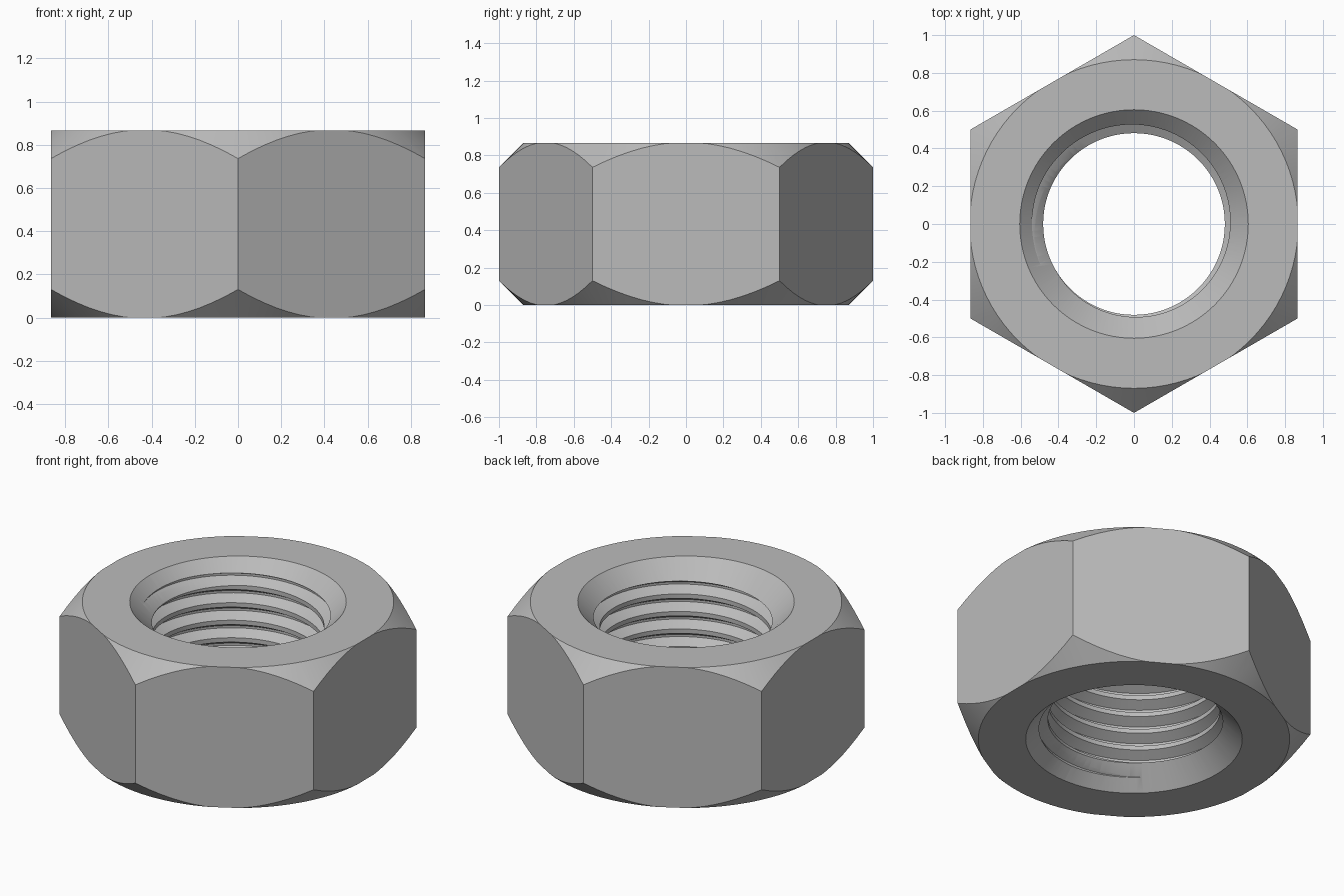
import bpy, bmesh
from math import cos, sin, tau, radians

cube = bpy.data.objects.get("Cube")
if cube:
    bpy.data.objects.remove(cube, do_unlink=True)

H = 0.866                      # nut height
CHAMFER_R = 0.87               # radius of the flat end rings
SINK_R = 0.605                 # countersink mouth radius
MINOR, MAJOR, PITCH = 0.481, 0.54, 0.108
SEG = 96

steel = bpy.data.materials.new("steel_grey")
steel.use_nodes = True
grey = (0.5, 0.5, 0.5, 1)
steel.diffuse_color = grey
steel.node_tree.nodes["Principled BSDF"].inputs["Base Color"].default_value = grey


def make_object(name, bm):
    bmesh.ops.remove_doubles(bm, verts=bm.verts, dist=1e-5)
    bmesh.ops.holes_fill(bm, edges=bm.edges, sides=0)
    bmesh.ops.recalc_face_normals(bm, faces=bm.faces)
    mesh = bpy.data.meshes.new(name)
    bm.to_mesh(mesh)
    bm.free()
    mesh.materials.append(steel)
    obj = bpy.data.objects.new(name, mesh)
    bpy.context.collection.objects.link(obj)
    return obj


def skin(name, columns):
    """Join neighbouring columns of points into a closed surface."""
    bm = bmesh.new()
    cols = [[bm.verts.new(p) for p in col] for col in columns]
    for a, b in zip(cols, cols[1:]):
        for i in range(len(a) - 1):
            bm.faces.new((a[i], b[i], b[i + 1], a[i + 1]))
    return make_object(name, bm)


def lathe(name, profile):
    angles = [tau * k / SEG for k in range(SEG + 1)]
    return skin(name, [[(r * cos(t), r * sin(t), z) for r, z in profile] for t in angles])


def thread_column(t):
    """Helical thread section at angle t, flattened into plain ends."""
    start = 0.73 + PITCH * (t - radians(125)) / tau
    points = []
    for turn in range(-11, 6):
        for part, r in ((-1/8, MINOR), (1/8, MINOR), (7/16, MAJOR), (9/16, MAJOR)):
            z = start + (turn + part) * PITCH
            if not -0.1 < z < H + 0.1:
                z, r = min(max(z, -0.1), H + 0.1), MINOR
            points.append((r * cos(t), r * sin(t), z))
    return points


# Hexagonal body with corners on the front and back
bm = bmesh.new()
ring = [bm.verts.new((sin(tau * k / 6), cos(tau * k / 6), 0)) for k in range(6)]
base = bm.faces.new(ring)
top = bmesh.ops.extrude_face_region(bm, geom=[base])["geom"]
bmesh.ops.translate(bm, vec=(0, 0, H), verts=[v for v in top if isinstance(v, bmesh.types.BMVert)])
nut = make_object("hex_nut", bm)

# Double cone that rounds the corners at 45 degrees
out = 0.3
corner_cutter = lathe("corner_cutter", [
    (CHAMFER_R, 0), (CHAMFER_R + out, out), (CHAMFER_R + out, H - out), (CHAMFER_R, H)])

# Countersinks at both ends, joined by the plain bore
e = 0.05
sink = SINK_R - MINOR
sink_cutter = lathe("countersink_cutter", [
    (SINK_R + e, -e), (MINOR, sink), (MINOR, H - sink), (SINK_R + e, H + e)])

# Helical thread
thread_cutter = skin("thread_cutter", [thread_column(tau * k / SEG) for k in range(SEG + 1)])

for cutter, operation in ((corner_cutter, 'INTERSECT'), (sink_cutter, 'DIFFERENCE'),
                          (thread_cutter, 'DIFFERENCE')):
    cutter.hide_render = True
    mod = nut.modifiers.new(cutter.name, 'BOOLEAN')
    mod.object, mod.operation, mod.solver = cutter, operation, 'EXACT'

# Keep the finished solid and drop the cutters
bpy.context.view_layer.update()
graph = bpy.context.evaluated_depsgraph_get()
solid = bpy.data.meshes.new_from_object(nut.evaluated_get(graph))
nut.modifiers.clear()
nut.data = solid
for cutter in (corner_cutter, sink_cutter, thread_cutter):
    bpy.data.objects.remove(cutter, do_unlink=True)

bpy.ops.object.select_all(action='DESELECT')
nut.select_set(True)
bpy.context.view_layer.objects.active = nut
bpy.ops.object.shade_smooth_by_angle(angle=radians(30))
